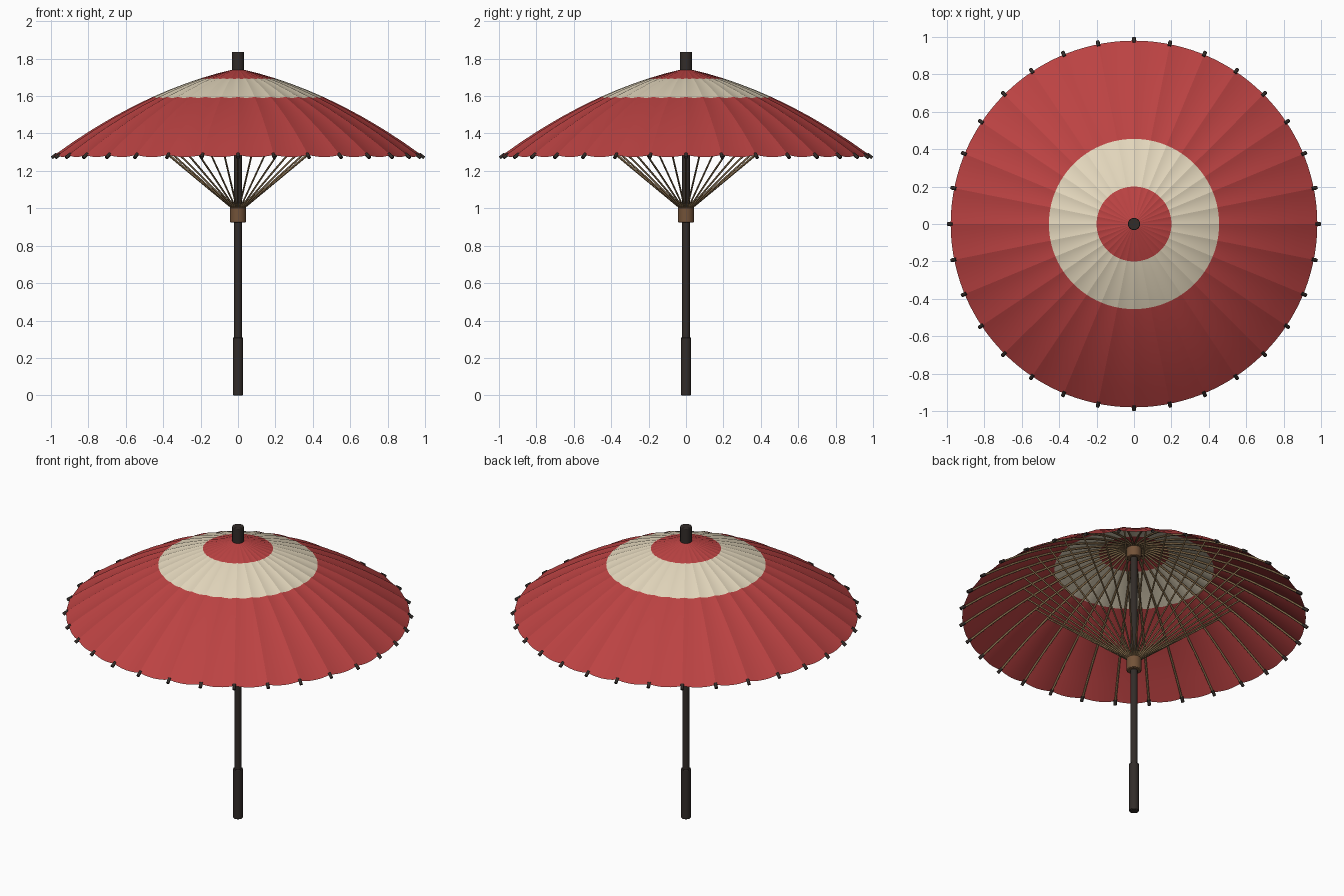
import bpy, bmesh
from math import sin, cos, pi, tau

if "Cube" in bpy.data.objects:
    bpy.data.objects.remove(bpy.data.objects["Cube"])

N = 32          # ribs
SEG = 6         # steps across one panel


def material(name, rgb):
    m = bpy.data.materials.new(name)
    m.diffuse_color = (*rgb, 1)
    m.use_nodes = True
    m.node_tree.nodes["Principled BSDF"].inputs["Base Color"].default_value = m.diffuse_color
    return m


RED = material("red_paper", (0.50, 0.055, 0.055))
CREAM = material("cream_paper", (0.76, 0.67, 0.50))
DARK = material("dark_wood", (0.032, 0.025, 0.022))
BROWN = material("brown_wood", (0.17, 0.085, 0.04))
BAMBOO = material("bamboo", (0.25, 0.16, 0.075))


def height(r):
    """Canopy height along a rib."""
    return 1.748 - 0.215 * r - 0.262 * r * r


def add_object(name, data, mat):
    obj = bpy.data.objects.new(name, data)
    bpy.context.collection.objects.link(obj)
    data.materials.append(mat)
    return obj


def post(name, r, z0, z1, mat, bevel=0.004):
    bpy.ops.mesh.primitive_cylinder_add(vertices=24, radius=r, depth=z1 - z0,
                                        location=(0, 0, (z0 + z1) / 2))
    obj = bpy.context.object
    obj.name = name
    obj.data.materials.append(mat)
    if bevel:
        b = obj.modifiers.new("bevel", "BEVEL")
        b.width, b.segments = bevel, 2
    bpy.ops.object.shade_smooth_by_angle()
    return obj


def spokes(name, path, radius, mat):
    """Repeat a radial (r, z) path as a thin round rod around the shaft."""
    cu = bpy.data.curves.new(name, "CURVE")
    cu.dimensions = "3D"
    cu.bevel_depth, cu.bevel_resolution, cu.use_fill_caps = radius, 1, True
    for i in range(N):
        a = tau * i / N
        sp = cu.splines.new("POLY")
        sp.points.add(len(path) - 1)
        for p, (r, z) in zip(sp.points, path):
            p.co = (r * cos(a), r * sin(a), z, 1)
    return add_object(name, cu, mat)


# Pleated paper canopy with a cream ring, sagging between the ribs
radii = [0.025, 0.11, 0.2, 0.28, 0.37, 0.455, 0.56, 0.67, 0.78, 0.88, 0.98]
bm = bmesh.new()
rings = []
for r in radii:
    ring = []
    for k in range(N * SEG):
        a = tau * k / (N * SEG)
        t = (k % SEG) / SEG
        sag = 0.012 * r * 4 * t * (1 - t)
        ring.append(bm.verts.new((r * cos(a), r * sin(a), height(r) - sag)))
    rings.append(ring)
for j in range(len(radii) - 1):
    mid = (radii[j] + radii[j + 1]) / 2
    for k in range(N * SEG):
        n = (k + 1) % (N * SEG)
        f = bm.faces.new((rings[j][k], rings[j + 1][k], rings[j + 1][n], rings[j][n]))
        f.smooth = True
        f.material_index = 1 if 0.2 < mid < 0.455 else 0
    for k in range(0, N * SEG, SEG):
        bm.edges.get((rings[j][k], rings[j + 1][k])).smooth = False
mesh = bpy.data.meshes.new("canopy")
bm.to_mesh(mesh)
bm.free()
add_object("canopy", mesh, RED).data.materials.append(CREAM)

# Ribs under the paper, their dark tips, and the stretchers
spokes("ribs", [(r, height(r) - 0.007) for r in radii], 0.006, BAMBOO)
spokes("rib_tips", [(0.968, height(0.968) - 0.004), (0.996, height(0.996) - 0.004)],
       0.010, DARK)
spokes("stretchers", [(0.03, 1.0), (0.63, height(0.63) - 0.012)], 0.005, BAMBOO)

# Shaft, grip, sliding runner, upper hub and top cap
post("shaft", 0.021, 0.01, 1.76, DARK, 0)
post("grip", 0.028, 0.0, 0.31, DARK)
post("runner", 0.043, 0.925, 1.005, BROWN)
post("upper_hub", 0.042, 1.665, 1.73, BROWN)
post("top_cap", 0.033, 1.725, 1.835, DARK)
